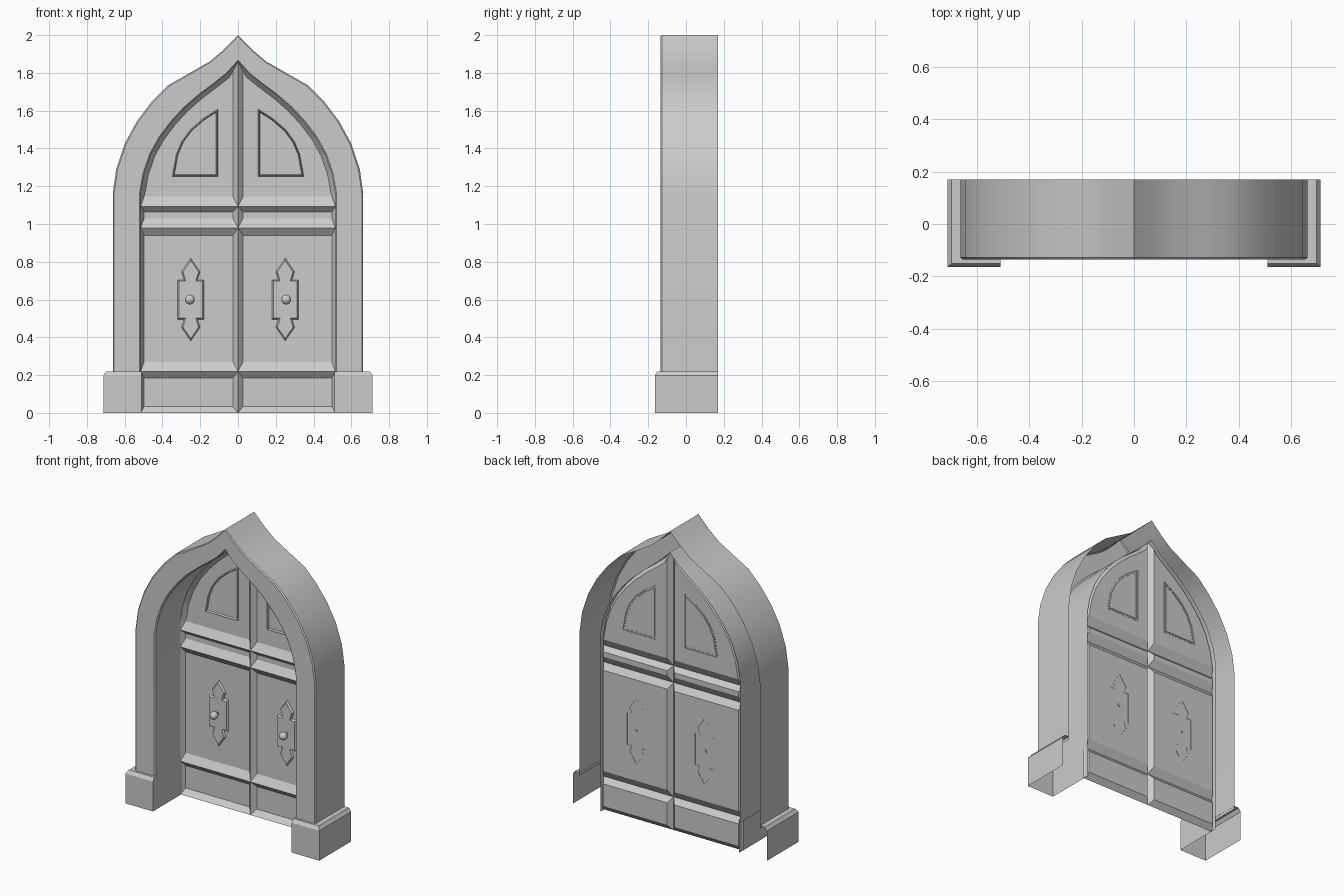
import bpy, bmesh, math
from mathutils import Vector

if "Cube" in bpy.data.objects:
    bpy.data.objects.remove(bpy.data.objects["Cube"])

BACK, FRONT = 0.17, -0.135      # depth of the surround
PANEL, CREST = 0.16, 0.13       # door sheet plane and moulding crest


def mirrored_object(name, faces, angle=None):
    """Build faces (lists of points) on the +x side and their mirror image."""
    bm = bmesh.new()
    for pts in faces:
        for s in (1, -1):
            loop = [(s * x, y, z) for x, y, z in pts][::s]
            bm.faces.new([bm.verts.new(p) for p in loop])
    bmesh.ops.remove_doubles(bm, verts=bm.verts, dist=0.0005)
    bmesh.ops.recalc_face_normals(bm, faces=bm.faces)
    me = bpy.data.meshes.new(name)
    bm.to_mesh(me)
    bm.free()
    ob = bpy.data.objects.new(name, me)
    bpy.context.collection.objects.link(ob)
    # open sheets: make sure the visible side looks forward
    if sum(p.normal.y * p.area for p in me.polygons) > 0:
        me.flip_normals()
    if angle:
        bpy.ops.object.select_all(action='DESELECT')
        ob.select_set(True)
        bpy.context.view_layer.objects.active = ob
        bpy.ops.object.shade_smooth_by_angle(angle=math.radians(angle))
    return ob


def loft(rows, closed=False):
    """Quads between successive rows of points."""
    out = []
    for a, b in zip(rows, rows[1:]):
        n = len(a)
        for i in range(n if closed else n - 1):
            j = (i + 1) % n
            out.append([a[i], a[j], b[j], b[i]])
    return out


def at(pts, y):
    return [(x, y, z) for x, z in pts]


def scaled(pts, k):
    cx = sum(p[0] for p in pts) / len(pts)
    cz = sum(p[1] for p in pts) / len(pts)
    return [(cx + (x - cx) * k, cz + (z - cz) * k) for x, z in pts]


def inset(pts, d):
    """Offset a counter-clockwise polygon inwards by d."""
    out = []
    for i, p in enumerate(pts):
        p = Vector(p)
        a = (p - Vector(pts[i - 1])).normalized()
        b = (Vector(pts[(i + 1) % len(pts)]) - p).normalized()
        na, nb = Vector((-a.y, a.x)), Vector((-b.y, b.x))
        out.append(tuple(p + (na + nb) * d / (1 + na.dot(nb))))
    return out


# half profiles of the ogee arch
outer = [(.663, .20), (.663, 1.16), (.645, 1.29), (.600, 1.425), (.535, 1.545), (.455, 1.65),
         (.37, 1.735), (.26, 1.797), (.15, 1.86), (.075, 1.923), (0, 2.0)]
inner = [(.515, .20), (.515, 1.16), (.495, 1.27), (.46, 1.37), (.41, 1.46), (.345, 1.545),
         (.28, 1.615), (.20, 1.685), (.12, 1.745), (.06, 1.793), (0, 1.86)]


def between(t):
    return [(a[0] + (b[0] - a[0]) * t, a[1] + (b[1] - a[1]) * t) for a, b in zip(outer, inner)]


# stone arch surround, open at the back
rows = [at(outer, BACK), at(outer, FRONT + .007), at(between(.05), FRONT),
        at(between(.95), FRONT), at(inner, FRONT + .007), at(inner, BACK)]
mirrored_object("arch_surround", loft(rows), 30)

# plinth blocks at the feet, with chamfered top and inner cheek
base = [[(.51, -.165, 0), (.713, -.165, 0), (.713, BACK, 0)],
        [(.51, -.165, .198), (.713, -.165, .198), (.713, BACK, .198)],
        [(.51, -.15, .22), (.697, -.15, .22), (.697, BACK, .22)],
        [(.51, -.13, .22), (.662, -.13, .22), (.662, BACK, .22)]]
cheek = [(.51, -.165, 0), (.51, -.165, .198), (.51, -.15, .22), (.51, BACK, .22), (.51, BACK, 0)]
mirrored_object("plinth_block", loft(base) + [cheek])

# door leaves: one thin sheet of sunk panels between raised mouldings
faces = []
for z0, z1, i0, i1 in ((0, .22, .035, .185), (.22, .98, .27, .94), (.98, 1.092, 1.03, 1.063)):
    rim = [(0, z0), (.515, z0), (.515, z1), (0, z1)]
    flat = [(.027, i0), (.497, i0), (.497, i1), (.027, i1)]
    faces += loft([at(rim, CREST), at(flat, PANEL)], True) + [at(flat, PANEL)]
rim = [(0, 1.092), (.515, 1.092)] + inner[1:]
flat = inset(rim, .022)
flat[0], flat[1] = (.027, 1.145), (.497, 1.145)
flat[-1] = (.027, 1.808)
faces += loft([at(rim, CREST), at(flat, PANEL)], True) + [at(flat, PANEL)]
mirrored_object("door_leaves", faces)

# raised trim of the upper arched panels
win = [(.106, 1.25), (.35, 1.25), (.328, 1.37), (.300, 1.437), (.254, 1.50), (.185, 1.56), (.106, 1.61)]
trim = [at(win, PANEL + .003), at(inset(win, .006), PANEL - .013), at(inset(win, .012), PANEL + .003)]
mirrored_object("upper_panel_trim", loft(trim, True))

# pointed handle plates with a bevelled edge
half = [(0, -.22), (.05, -.148), (.037, -.105), (.07, -.105)]
side = half + [(x, -z) for x, z in reversed(half)]
plate = side + [(-x, z) for x, z in reversed(side[1:-1])]
plate = [(.25 + x, .6 + z) for x, z in plate]
face = at(inset(plate, .008), PANEL - .012)
mirrored_object("handle_plate", loft([at(plate, PANEL + .001), face], True) + [face])

# round knobs on short stems
for s in (-1, 1):
    bpy.ops.mesh.primitive_cylinder_add(vertices=12, radius=.01, depth=.05,
                                        location=(s * .255, .14, .6), rotation=(math.pi / 2, 0, 0))
    bpy.context.object.name = "knob_stem"
    bpy.ops.mesh.primitive_uv_sphere_add(segments=16, ring_count=10, radius=.026,
                                         location=(s * .255, .112, .6))
    bpy.context.object.name = "door_knob"
    bpy.ops.object.shade_smooth()
